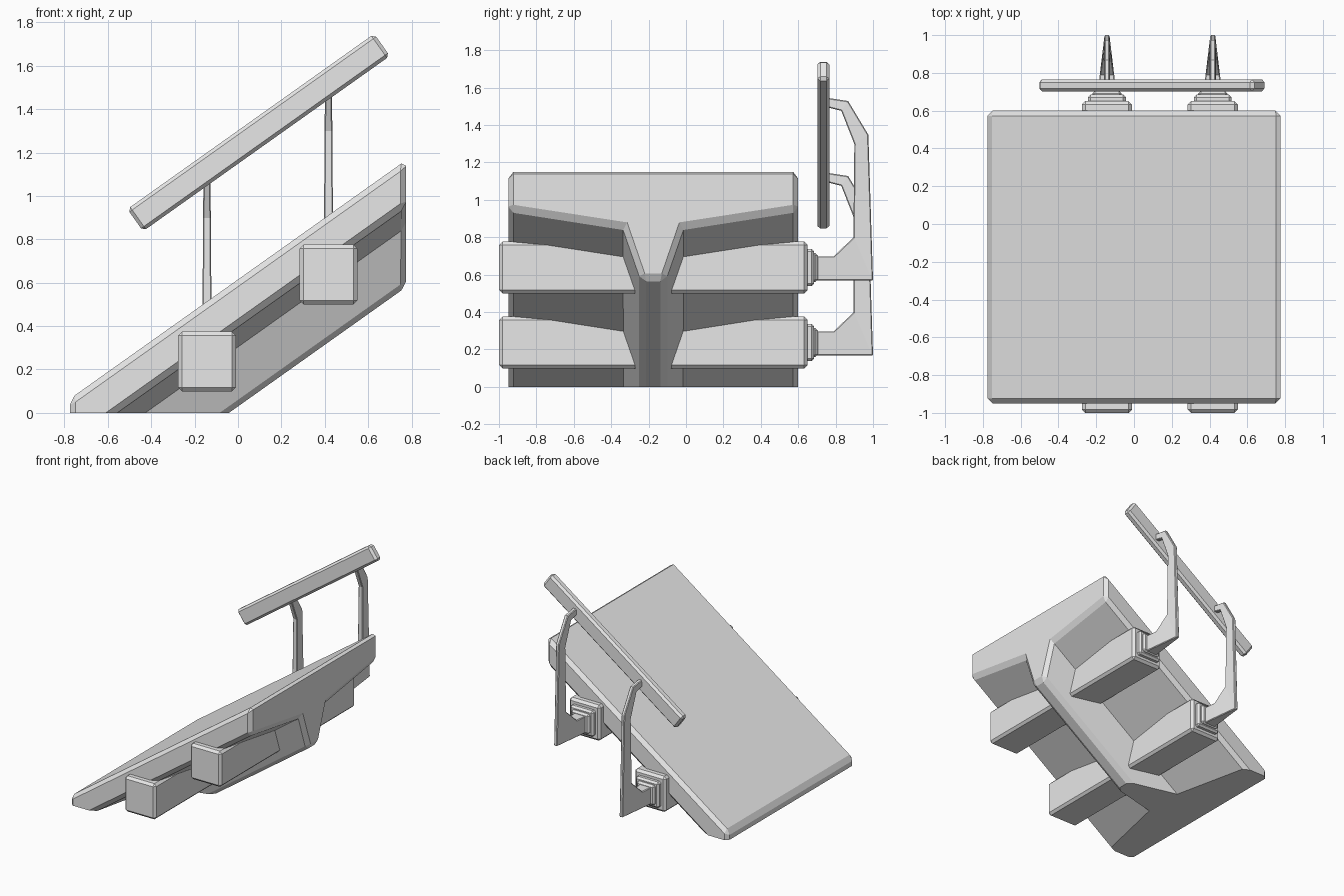
import bpy, bmesh, math
from mathutils import Matrix

cube = bpy.data.objects.get("Cube")
if cube:
    bpy.data.objects.remove(cube, do_unlink=True)

SLOPE = 0.71

grey = bpy.data.materials.new("plain_grey")
grey.use_nodes = True
grey.diffuse_color = (0.8, 0.8, 0.8, 1)
grey.node_tree.nodes["Principled BSDF"].inputs["Base Color"].default_value = (0.8, 0.8, 0.8, 1)


def finish(bm, name):
    bmesh.ops.recalc_face_normals(bm, faces=bm.faces)
    mesh = bpy.data.meshes.new(name)
    bm.to_mesh(mesh)
    bm.free()
    mesh.materials.append(grey)
    obj = bpy.data.objects.new(name, mesh)
    bpy.context.collection.objects.link(obj)
    return obj


def chamfer(bm, width, min_angle=30):
    """Cut a flat chamfer along every sharp outward edge."""
    bmesh.ops.recalc_face_normals(bm, faces=bm.faces)
    bm.normal_update()
    sharp = [e for e in bm.edges if e.is_manifold and e.is_convex
             and e.calc_face_angle(0) > math.radians(min_angle)]
    bmesh.ops.bevel(bm, geom=sharp, offset=width, segments=1,
                    affect='EDGES', clamp_overlap=True)


def box(name, centre, size, bevel, pitch=0):
    bm = bmesh.new()
    bmesh.ops.create_cube(bm, size=1, matrix=Matrix.Diagonal((*size, 1)))
    chamfer(bm, bevel)
    bm.transform(Matrix.Translation(centre) @ Matrix.Rotation(pitch, 4, 'Y'))
    return finish(bm, name)


# Sloping deck: T-shaped section sheared along the slope, cut flat at the ground
def deck():
    mid = -0.175
    half = [(0.775, 1.165), (0.775, 0.95), (0.16, 0.855), (0.065, 0.58)]
    section = [(mid - y, z) for y, z in half] + [(mid + y, z) for y, z in reversed(half)]
    bm = bmesh.new()
    end = bm.faces.new([bm.verts.new((0.775, y, z)) for y, z in section])
    low = [bm.verts.new((-0.775, y, z - 1.55 * SLOPE)) for y, z in section]
    top = list(end.verts)
    bm.faces.new(list(reversed(low)))
    for i in range(len(top)):
        j = (i + 1) % len(top)
        bm.faces.new((top[i], low[i], low[j], top[j]))
    chamfer(bm, 0.027)
    cut = bmesh.ops.bisect_plane(bm, geom=bm.verts[:] + bm.edges[:] + bm.faces[:],
                                 plane_co=(0, 0, 0), plane_no=(0, 0, -1), clear_outer=True)
    rim = [g for g in cut["geom_cut"] if isinstance(g, bmesh.types.BMEdge)]
    bmesh.ops.contextual_create(bm, geom=rim)
    finish(bm, "sloping_deck")


# Handrail bracket: tapered foot, upright post and hooked top
def bracket(name, x, z):
    # outer y, outer z, outer half width, inner y, inner z, inner half width
    rings = [(0.69, -0.07, 0.05, 0.69, 0.06, 0.05),
             (0.79, -0.07, 0.038, 0.79, 0.06, 0.038),
             (1.0, -0.07, 0.013, 0.895, 0.16, 0.022),
             (0.975, 0.71, 0.013, 0.90, 0.66, 0.018),
             (0.867, 0.89, 0.014, 0.83, 0.838, 0.017),
             (0.75, 0.908, 0.014, 0.75, 0.858, 0.017)]
    bm = bmesh.new()
    loops = []
    for oy, oz, ow, iy, iz, iw in rings:
        loops.append([bm.verts.new((x + dx, y, z + dz)) for dx, y, dz in
                      ((-ow, oy, oz), (ow, oy, oz), (iw, iy, iz), (-iw, iy, iz))])
    for a, b in zip(loops, loops[1:]):
        for i in range(4):
            j = (i + 1) % 4
            bm.faces.new((a[i], a[j], b[j], b[i]))
    bm.faces.new(loops[0])
    bm.faces.new(loops[-1])
    chamfer(bm, 0.005, 60)
    finish(bm, name)


deck()

# Cross beams, each with stepped mounting plates and a bracket at the back
for tag, x, z in (("lower", -0.143, 0.237), ("upper", 0.417, 0.638)):
    box(tag + "_cross_beam", (x, -0.175, z), (0.266, 1.65, 0.276), 0.018)
    box(tag + "_mount_plate", (x, 0.655, z), (0.2, 0.06, 0.2), 0.014)
    box(tag + "_mount_cap", (x, 0.675, z), (0.155, 0.06, 0.155), 0.014)
    bracket(tag + "_rail_bracket", x, z)

# Handrail, parallel to the deck
box("handrail", (0.095, 0.734, 1.292), (1.395, 0.064, 0.125), 0.016, -math.atan(SLOPE))
